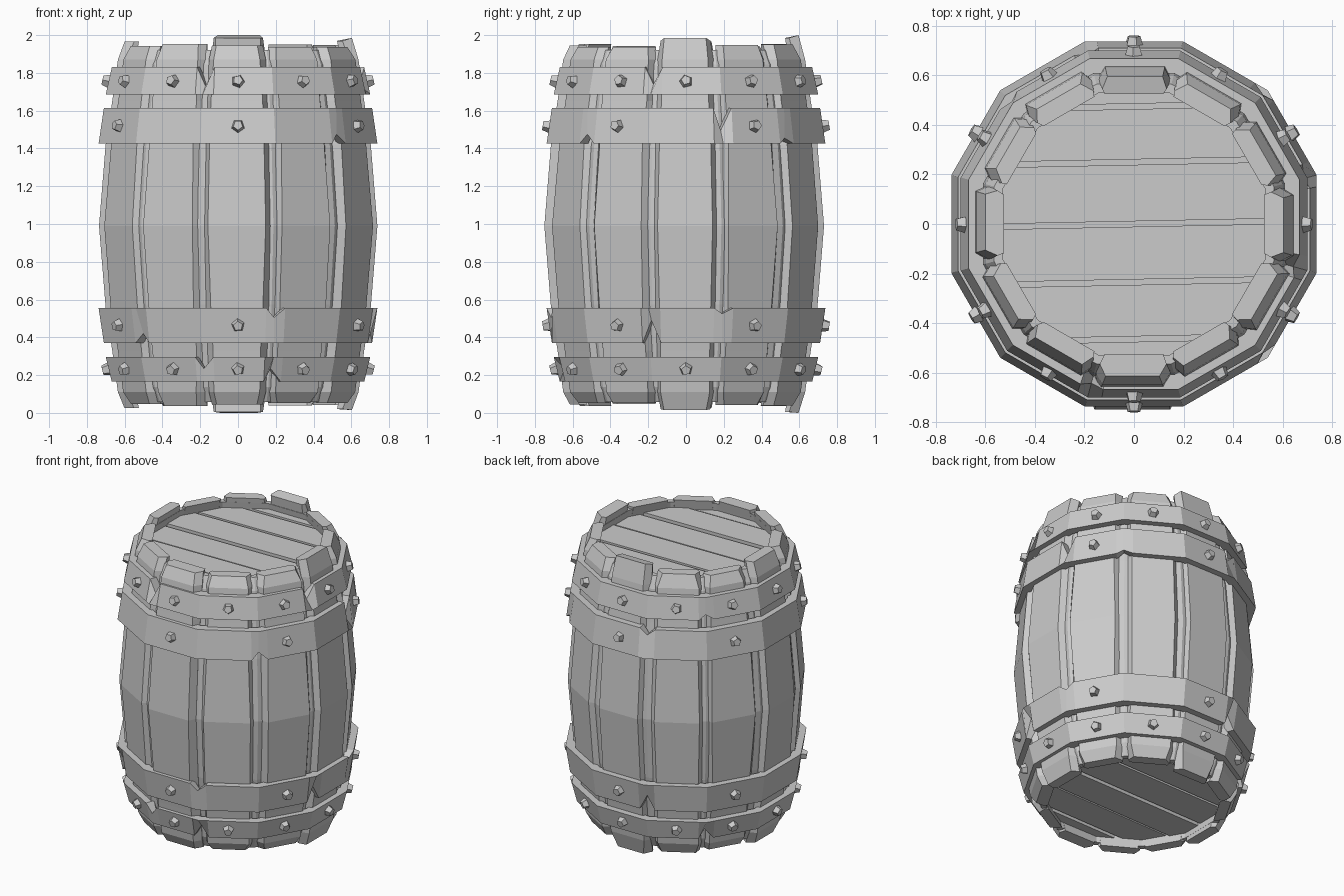
import bpy, bmesh, math, random
from mathutils import Vector, Matrix

if "Cube" in bpy.data.objects:
    bpy.data.objects.remove(bpy.data.objects["Cube"])

random.seed(4)
ZC = 0.99                      # mid height; the barrel mirrors about it


def polar(angle, r, z):
    """Point at angle (degrees from the front, towards +x)."""
    a = math.radians(angle)
    return Vector((r * math.sin(a), -r * math.cos(a), z))


def poly_r(angle, apothem):
    """Radius of a 12-sided outline with flats at multiples of 30 degrees."""
    return apothem / math.cos(math.radians((angle + 15) % 30 - 15))


def finish(name, bm):
    bmesh.ops.recalc_face_normals(bm, faces=bm.faces)
    me = bpy.data.meshes.new(name)
    bm.to_mesh(me)
    bm.free()
    ob = bpy.data.objects.new(name, me)
    bpy.context.collection.objects.link(ob)
    return ob


def loft(bm, rings, closed):
    """Skin equal-length point rings; cap the ends or join them in a loop."""
    vs = [[bm.verts.new(p) for p in ring] for ring in rings]
    n, m = len(vs), len(vs[0])
    for i in range(n if closed else n - 1):
        a, b = vs[i], vs[(i + 1) % n]
        for j in range(m):
            k = (j + 1) % m
            bm.faces.new((a[j], a[k], b[k], b[j]))
    if not closed:
        bm.faces.new(vs[0])
        bm.faces.new(vs[-1])


# Bulging wall: (height from middle, outer apothem, inner apothem)
half = [(0.0, 0.735, 0.64), (0.43, 0.70, 0.61), (0.66, 0.665, 0.57),
        (0.88, 0.635, 0.54), (0.96, 0.60, 0.525)]
wall = [(-h, o, i) for h, o, i in half[:0:-1]] + half

# Staves: chamfered planks with worn ends
end_top = {0: 1.945, 90: 1.97, 180: 1.985, 270: 1.965}
for k in range(12):
    ang = 30 * k
    rot = Matrix.Rotation(math.radians(ang), 4, 'Z')
    shift = random.uniform(-0.012, 0.012)
    push = 0.015 if k == 0 else random.uniform(-0.006, 0.004)
    top = end_top.get(ang, random.uniform(1.935, 1.955))
    bottom = ZC * 2 - top + 0.01
    rings = []
    for n, (h, o, i) in enumerate(wall):
        end = n in (0, len(wall) - 1)
        z = top if n == len(wall) - 1 else bottom if n == 0 else ZC + h
        o2 = o + push
        lip = 0.0
        if end and k in (6, 3):         # flared, splintered ends
            lip = 0.015 if n else -0.005
        face = 0.195 * o2 + random.uniform(-0.008, 0.008) - (0.012 if end else 0)
        base = 0.232 * o2 - (0.008 if end else 0)
        inn = min(base, i * 0.225)
        ring = [(-inn, -i, z), (inn, -i, z),
                (base + shift / 2, -o2 + 0.05, z), (face + shift, -o2, z + lip),
                (-face + shift, -o2, z + lip), (-base + shift / 2, -o2 + 0.05, z)]
        rings.append([rot @ Vector(p) for p in ring])
    bm = bmesh.new()
    loft(bm, rings, False)
    finish("stave_%02d" % (k + 1), bm)

# Recessed wall seen in the gaps between the staves
bm = bmesh.new()
section = [(o - 0.035, ZC + h * 0.97) for h, o, i in wall]
section += [(i + 0.005, ZC + h * 0.97) for h, o, i in reversed(wall)]
rings = [[polar(15 + 30 * k, poly_r(15, r), z) for r, z in section] for k in range(12)]
loft(bm, rings, True)
finish("inner_wall", bm)


def hoop(name, z0, z1, a0, a1, nicks, step):
    """Metal band with triangular nicks {angle: (bottom, top)} and its rivets."""
    cols = []
    for k in range(12):
        a = 15 + 30 * k
        lo, hi = nicks.get(a, (0, 0))
        if lo or hi:
            cols += [(a - 3.5, 0, 0), (a, lo, hi), (a + 4.5, 0, 0)]
        else:
            cols.append((a, 0, 0))
    rings = []
    for a, lo, hi in cols:
        zb, zt = z0 + lo, z1 - hi
        dent = 0.025 if lo or hi else 0
        rings.append([polar(a, poly_r(a, ap), z) for ap, z in (
            (a0 - (dent if lo else 0), zb), (a1 - (dent if hi else 0), zt),
            (a1 - 0.06, zt), (a0 - 0.06, zb))])
    bm = bmesh.new()
    loft(bm, rings, True)
    finish(name, bm)
    # five-sided tapered rivets
    bm = bmesh.new()
    slope = math.atan2(a0 - a1, z1 - z0)
    for a in range(0, 360, step):
        base = polar(a, (a0 + a1) / 2 + 0.012, (z0 + z1) / 2)
        m = (Matrix.Translation(base) @ Matrix.Rotation(math.radians(a), 4, 'Z')
             @ Matrix.Rotation(math.radians(90) - slope, 4, 'X')
             @ Matrix.Rotation(random.uniform(0, 1.2), 4, 'Z'))
        bmesh.ops.create_cone(bm, cap_ends=True, segments=5, radius1=0.039,
                              radius2=0.026, depth=0.045, matrix=m)
    finish(name + "_rivets", bm)


hoop("upper_narrow_hoop", 1.685, 1.83, 0.70, 0.668,
     {345: (0, 0.10), 75: (0, 0.09), 225: (0.03, 0)}, 30)
hoop("upper_wide_hoop", 1.425, 1.615, 0.738, 0.71,
     {105: (0, 0.12), 45: (0.05, 0), 135: (0.03, 0), 195: (0, 0.05)}, 60)
hoop("lower_wide_hoop", 0.37, 0.555, 0.71, 0.738,
     {15: (0, 0.05), 315: (0.05, 0), 75: (0.12, 0), 105: (0, 0.03), 195: (0.09, 0)}, 60)
hoop("lower_narrow_hoop", 0.165, 0.295, 0.668, 0.70,
     {345: (0, 0.06), 15: (0.07, 0), 225: (0.06, 0)}, 30)

# Lids: planks along x, sliced from a 12-sided disc
seams = [-0.60, -0.465, -0.235, 0.0, 0.25, 0.475, 0.60]
for label, zc in (("top", 1.845), ("bottom", 0.135)):
    for n, (y0, y1) in enumerate(zip(seams, seams[1:])):
        dz = random.uniform(-0.006, 0.006)
        bm = bmesh.new()
        loft(bm, [[polar(15 + 30 * k, poly_r(15, 0.55), zc + dz + s) for k in range(12)]
                  for s in (-0.03, 0.03)], False)
        for y, side in ((y0 + 0.011, -1), (y1 - 0.011, 1)):
            cut = bmesh.ops.bisect_plane(
                bm, geom=bm.verts[:] + bm.edges[:] + bm.faces[:], plane_co=(0, y, 0),
                plane_no=(-0.02 * side, side, 0), clear_outer=True)
            edges = [e for e in cut["geom_cut"] if isinstance(e, bmesh.types.BMEdge)]
            if edges:
                bmesh.ops.holes_fill(bm, edges=edges)
        finish("%s_lid_plank_%d" % (label, n + 1), bm)
    # backing board closes the gaps between planks
    bm = bmesh.new()
    inward = -0.04 if label == "top" else 0.04
    loft(bm, [[polar(15 + 30 * k, poly_r(15, 0.55), zc + inward + s) for k in range(12)]
              for s in (-0.02, 0.02)], False)
    finish(label + "_lid_backing", bm)
